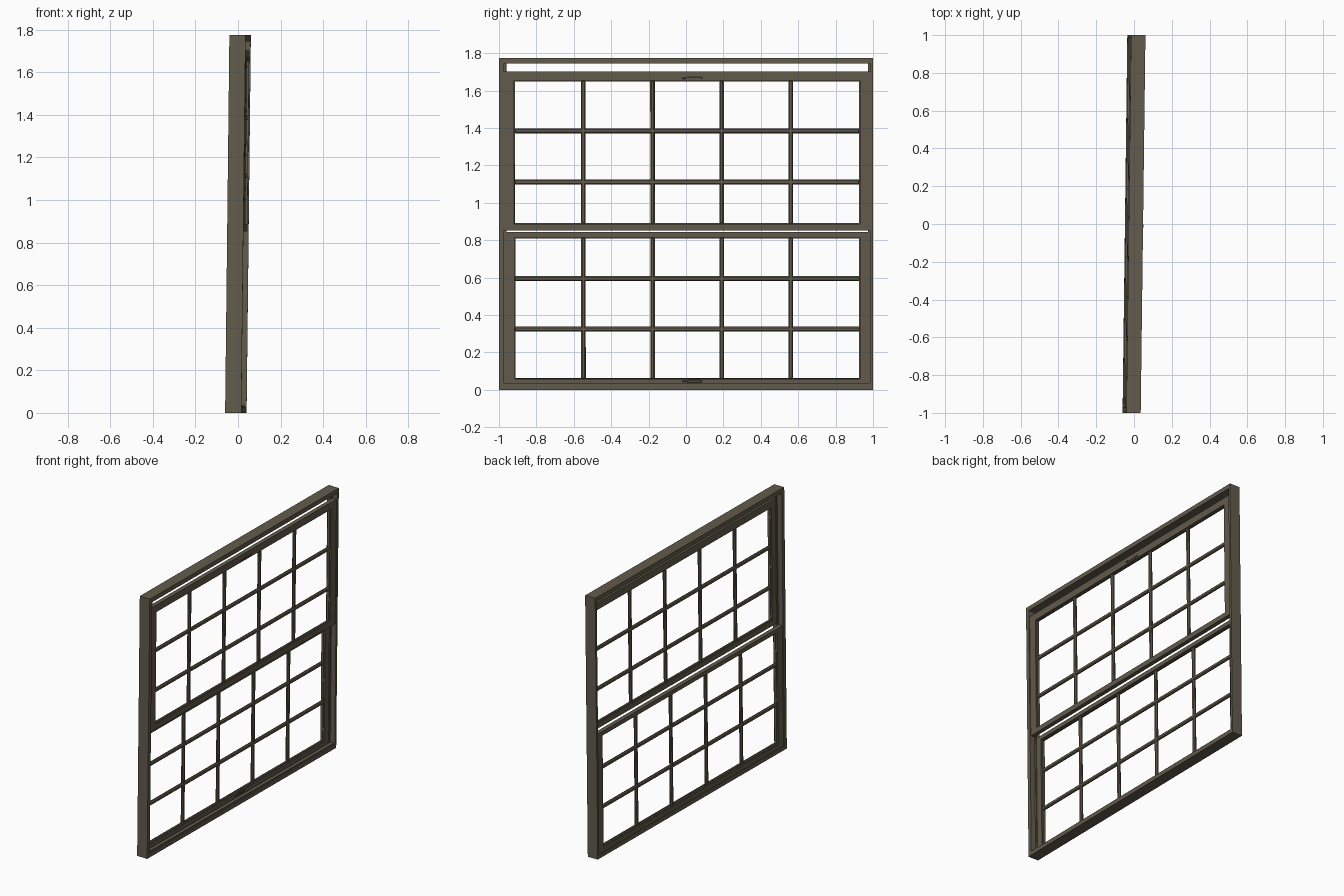
import bpy, bmesh, math
from mathutils import Matrix, Vector

cube = bpy.data.objects.get("Cube")
if cube:
    bpy.data.objects.remove(cube, do_unlink=True)

paint = bpy.data.materials.new("olive_brown_paint")
paint.use_nodes = True
COLOUR = (0.125, 0.106, 0.073, 1)
paint.diffuse_color = COLOUR
paint.node_tree.nodes["Principled BSDF"].inputs["Base Color"].default_value = COLOUR

# The whole window leans and turns very slightly
MID = Vector((0, 0, 0.8875))
LEAN = (Matrix.Translation(MID) @ Matrix.Rotation(-0.0125, 4, 'Z')
        @ Matrix.Rotation(0.0113, 4, 'Y') @ Matrix.Translation(-MID))


def box(name, x, y, z, bevel=0.0):
    """Box from (low, high) pairs, with optional chamfered edges."""
    bm = bmesh.new()
    bmesh.ops.create_cube(bm, size=1)
    for v in bm.verts:
        v.co = Vector([(a + b) / 2 + c * (b - a) for (a, b), c in zip((x, y, z), v.co)])
    if bevel:
        bmesh.ops.bevel(bm, geom=bm.edges[:], offset=bevel, segments=1, affect='EDGES')
    bm.transform(LEAN)
    mesh = bpy.data.meshes.new(name)
    bm.to_mesh(mesh)
    bm.free()
    mesh.materials.append(paint)
    obj = bpy.data.objects.new(name, mesh)
    bpy.context.collection.objects.link(obj)
    return obj


HALF = 0.038            # half depth of the frame
TOP = 1.775
DEPTH = (-HALF, HALF)
SIDES = (-0.973, 0.984)  # outer edges of the sashes
PANE = (-0.918, 0.93)    # inner edges of the stiles

# Outer frame
box("right_jamb", DEPTH, (-1, SIDES[0]), (0, TOP))
box("left_jamb", DEPTH, (SIDES[1], 1), (0, TOP))
box("header", DEPTH, SIDES, (1.745, TOP))
box("sill", DEPTH, SIDES, (0, 0.028))
box("sill_ledge", (0.006, 0.03), SIDES, (0.028, 0.036))

# Parting strips between the two sash tracks
for name, y in (("right", (SIDES[0], SIDES[0] + 0.012)),
                ("left", (SIDES[1] - 0.012, SIDES[1]))):
    box(name + "_parting_strip", (-0.003, 0.003), y, (0.028, 1.745))


def sash(name, x, z, pane_z, bars_z):
    """Sash with stiles, rails, a raised inner bead and a glazing-bar grid."""
    box(name + "_right_stile", x, (SIDES[0], PANE[0]), z)
    box(name + "_left_stile", x, (PANE[1], SIDES[1]), z)
    box(name + "_bottom_rail", x, PANE, (z[0], pane_z[0]))
    box(name + "_top_rail", x, PANE, (pane_z[1], z[1]))
    mid = (x[0] + x[1]) / 2
    bar_x = (mid - 0.01, mid + 0.01)
    bead = 0.005
    bead_x = (mid - 0.006, mid + 0.006)
    for edge, s in zip(PANE, (1, -1)):
        box(name + "_side_bead", bead_x, sorted((edge, edge + s * bead)), pane_z)
    for edge, s in zip(pane_z, (1, -1)):
        box(name + "_cross_bead", bead_x, PANE, sorted((edge, edge + s * bead)))
    for i in range(1, 5):
        y = PANE[0] + (PANE[1] - PANE[0]) * i / 5
        box(name + "_upright_bar", bar_x, (y - 0.012, y + 0.012), pane_z, 0.006)
    for h in bars_z:
        box(name + "_cross_bar", bar_x, PANE, (h - 0.013, h + 0.013), 0.006)


sash("upper_sash", (0.003, 0.032), (0.853, 1.703), (0.887, 1.655), (1.385, 1.112))
sash("lower_sash", (-0.033, -0.003), (0.028, 0.843), (0.057, 0.815), (0.595, 0.325))

# Small finger latches on the outer rails
for name, x, z in (("upper_latch", 0.032, 1.668), ("lower_latch", -0.003, 0.046)):
    box(name, (x, x + 0.005), (0.005, 0.085), (z - 0.006, z + 0.006), 0.002)
    box(name + "_knob", (x, x + 0.009), (-0.02, 0.0), (z - 0.004, z + 0.004), 0.002)
